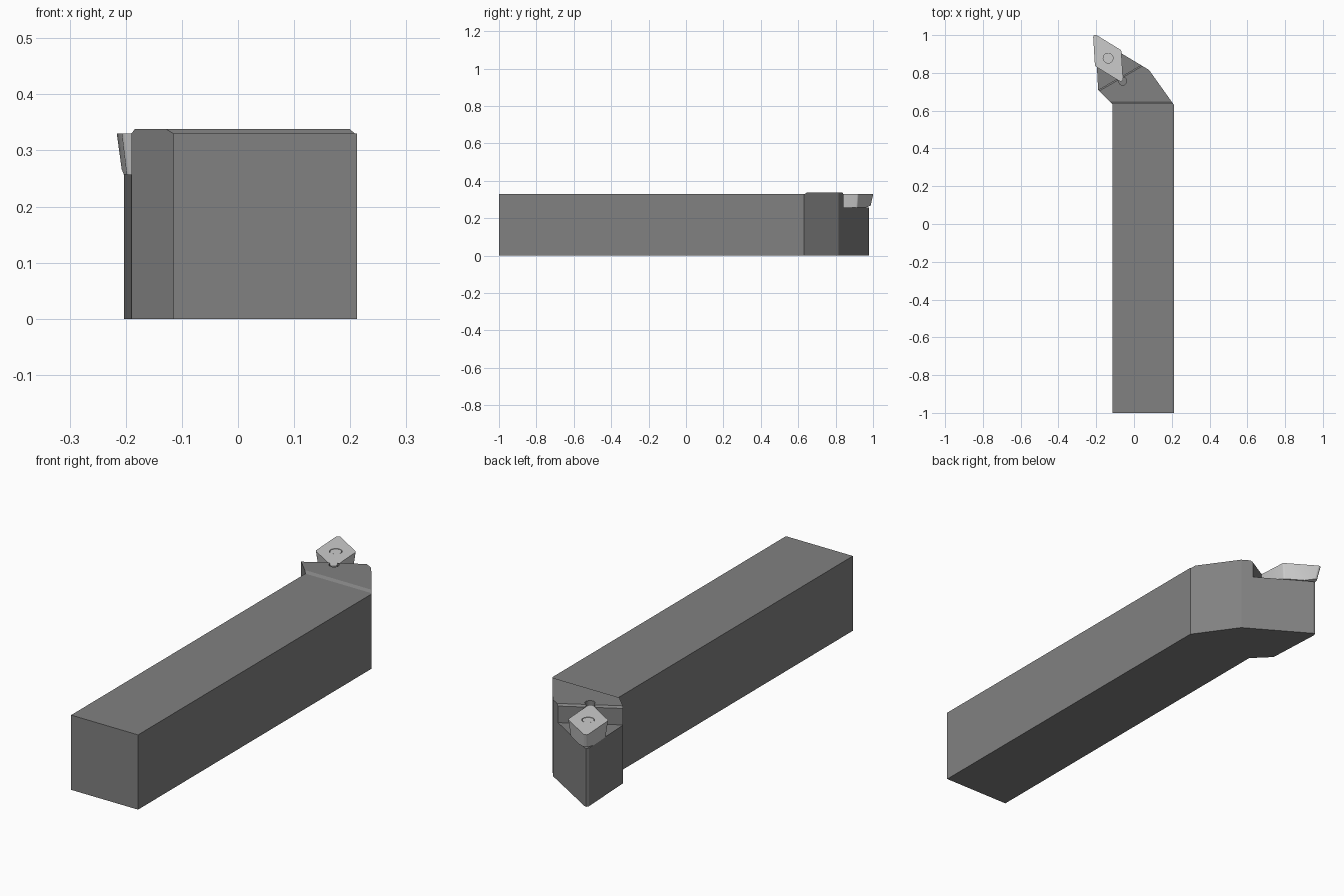
import bpy, bmesh
from math import sin, cos, radians, pi
from mathutils import Vector, Matrix

if "Cube" in bpy.data.objects:
    bpy.data.objects.remove(bpy.data.objects["Cube"])

TOP, HEAD, SEAT = 0.33, 0.338, 0.257
CENTRE = Vector((-0.137, 0.878))


def material(name, v):
    m = bpy.data.materials.new(name)
    m.diffuse_color = (v, v, v, 1)
    m.use_nodes = True
    m.node_tree.nodes["Principled BSDF"].inputs["Base Color"].default_value = m.diffuse_color
    return m


def loft(name, lower, upper, mat=None):
    """Solid between two matching loops of 3D points."""
    bm = bmesh.new()
    a = [bm.verts.new(p) for p in lower]
    b = [bm.verts.new(p) for p in upper]
    n = len(a)
    bm.faces.new(a[::-1])
    bm.faces.new(b)
    for i in range(n):
        j = (i + 1) % n
        bm.faces.new((a[i], a[j], b[j], b[i]))
    bmesh.ops.recalc_face_normals(bm, faces=bm.faces)
    me = bpy.data.meshes.new(name)
    bm.to_mesh(me)
    bm.free()
    ob = bpy.data.objects.new(name, me)
    bpy.context.collection.objects.link(ob)
    if mat:
        me.materials.append(mat)
    return ob


def prism(name, pts, z0, z1, mat=None):
    return loft(name, [(x, y, z0) for x, y in pts], [(x, y, z1) for x, y in pts], mat)


def circle(c, r, n=32):
    return [(c[0] + r * cos(2 * pi * i / n), c[1] + r * sin(2 * pi * i / n)) for i in range(n)]


def cut(ob, cutter):
    cutter.hide_render = True
    mod = ob.modifiers.new("cut", 'BOOLEAN')
    mod.operation = 'DIFFERENCE'
    mod.solver = 'EXACT'
    mod.object = cutter
    bpy.context.view_layer.objects.active = ob
    bpy.ops.object.modifier_apply(modifier=mod.name)
    bpy.data.objects.remove(cutter)


def rhombus(half, r=0.012, steps=6):
    """55 degree diamond with rounded corners."""
    a0, a1 = radians(93.5), radians(148.5)
    u, v = Vector((cos(a0), sin(a0))), Vector((cos(a1), sin(a1)))
    k = half - r / sin(a1 - a0)
    # each corner arc runs between the normals of its two edges
    right, left = a1 - pi / 2, a0 + pi / 2
    out = []
    for su, sv, s, e in ((1, 1, right, left), (-1, 1, left, right + pi),
                         (-1, -1, right + pi, left + pi), (1, -1, left + pi, right + 2 * pi)):
        c = CENTRE + (u * su + v * sv) * k
        out += [(c.x + r * cos(t), c.y + r * sin(t))
                for t in (s + (e - s) * i / (steps - 1) for i in range(steps))]
    return out


steel = material("dark_steel", 0.22)
carbide = material("light_carbide", 0.66)

# holder: shank and angled head in one solid
holder = prism("tool_holder", [(-0.115, -1), (0.212, -1), (0.212, 0.63), (0.08, 0.815),
                               (-0.188, 0.976), (-0.197, 0.978), (-0.203, 0.968),
                               (-0.19, 0.71), (-0.115, 0.635)], 0, HEAD, steel)

# shank top sits slightly below the head, joined by a small ramp
side = [(-1.1, TOP), (0.635, TOP), (0.651, HEAD + 0.002), (0.651, 0.4), (-1.1, 0.4)]
cut(holder, loft("shank_cutter", [(-0.3, y, z) for y, z in side], [(0.3, y, z) for y, z in side]))

# seat step with a chamfered wall running at 30 degrees
step = [(0, SEAT), (0, TOP), (-0.012, HEAD + 0.004), (-0.012, 0.4), (0.5, 0.4), (0.5, SEAT)]
turn = Matrix.Translation((-0.19, 0.71, 0)) @ Matrix.Rotation(radians(30), 4, 'Z')
cut(holder, loft("seat_cutter", [turn @ Vector((-0.3, d, z)) for d, z in step],
                 [turn @ Vector((0.6, d, z)) for d, z in step]))

# corner pocket and round relief behind the insert
cut(holder, prism("pocket_cutter", rhombus(0.089), SEAT, 0.4))
cut(holder, prism("relief_cutter", circle((-0.06, 0.756), 0.021), SEAT - 0.002, 0.4))

# tapered cutting insert with a shallow screw recess
insert = loft("cutting_insert", [(x, y, SEAT) for x, y in rhombus(0.077)],
              [(x, y, TOP) for x, y in rhombus(0.088)], carbide)
cut(insert, prism("recess_cutter", circle(CENTRE, 0.026), TOP - 0.008, 0.4))
screw = prism("insert_screw", circle(CENTRE, 0.0235), TOP - 0.02, TOP - 0.001, carbide)

# the underside of the cutting tip slopes up off the seat
wedge = [(0.08, SEAT), (0.2, 0.286), (0.2, 0.2), (0.08, 0.2)]
aim = Matrix.Translation((*CENTRE, 0)) @ Matrix.Rotation(radians(121), 4, 'Z')
cut(insert, loft("tip_cutter", [aim @ Vector((d, -0.1, z)) for d, z in wedge],
                 [aim @ Vector((d, 0.1, z)) for d, z in wedge]))

# holder stays faceted, round corners of insert and screw are smooth
for ob, angle in ((holder, 15), (insert, 28), (screw, 28)):
    bpy.ops.object.select_all(action='DESELECT')
    ob.select_set(True)
    bpy.context.view_layer.objects.active = ob
    bpy.ops.object.shade_smooth_by_angle(angle=radians(angle))
